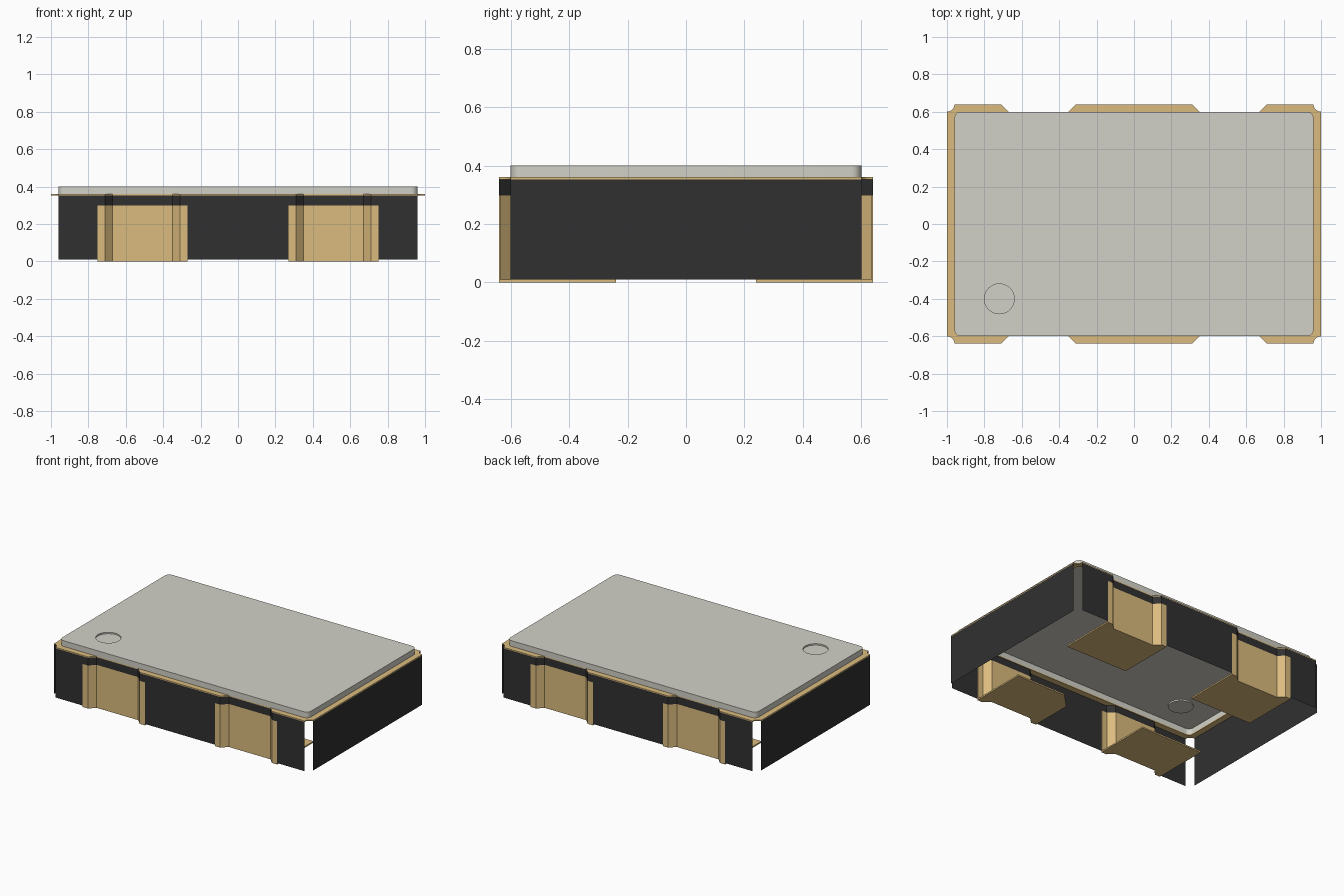
import bpy, bmesh
from math import cos, sin, pi, radians
from mathutils import Vector

cube = bpy.data.objects.get("Cube")
if cube:
    bpy.data.objects.remove(cube, do_unlink=True)


def material(name, rgb):
    m = bpy.data.materials.new(name)
    m.use_nodes = True
    m.diffuse_color = (*rgb, 1)
    m.node_tree.nodes["Principled BSDF"].inputs["Base Color"].default_value = (*rgb, 1)
    return m


GOLD = material("gold", (0.71, 0.50, 0.21))
BLACK = material("black_ceramic", (0.03, 0.03, 0.03))
METAL = material("grey_metal", (0.645, 0.638, 0.572))

# Main dimensions
HX, HY = 1.0, 0.64            # half footprint
NOTCH = 0.04                  # corner notch radius and recess depth
LX, LY = HX - NOTCH, HY - NOTCH
BASE, PAD_TOP, WALL_TOP, RIM_TOP, LID_TOP = 0.01, 0.3, 0.353, 0.36, 0.4
PAD_IN, PAD_OUT, PAD_REACH = 0.27, 0.75, 0.24
# Half of one long side, from the middle outward: flat, recess, flat
RECESS = [(0.31, HY), (0.35, LY), (0.67, LY), (0.71, HY)]
PAD_LINE = [(PAD_IN, HY), *RECESS, (PAD_OUT, HY)]


def finish(bm, name, mat, recalc=True):
    if recalc:
        bmesh.ops.recalc_face_normals(bm, faces=bm.faces)
    me = bpy.data.meshes.new(name)
    bm.to_mesh(me)
    bm.free()
    me.materials.append(mat)
    ob = bpy.data.objects.new(name, me)
    bpy.context.collection.objects.link(ob)
    return ob


def loop(bm, pts, z):
    vs = [bm.verts.new((x, y, z)) for x, y in pts]
    for a, b in zip(vs, vs[1:] + vs[:1]):
        bm.edges.new((a, b))
    return vs


def band(bm, low, high):
    n = len(low)
    for i in range(n):
        j = (i + 1) % n
        bm.faces.new((low[i], low[j], high[j], high[i]))


def prism(name, pts, z0, z1, mat):
    bm = bmesh.new()
    a, b = loop(bm, pts, z0), loop(bm, pts, z1)
    bm.faces.new(a)
    bm.faces.new(b)
    band(bm, a, b)
    return finish(bm, name, mat)


def fill(bm, loops):
    edges = {e for vs in loops for v in vs for e in v.link_edges
             if all(w.co.z == v.co.z for w in e.verts)}
    bmesh.ops.triangle_fill(bm, edges=list(edges), use_beauty=True)


def wall(name, pts, z0, z1, outward):
    # Thin upright sheet along a line, facing outward
    bm = bmesh.new()
    low = [bm.verts.new((x, y, z0)) for x, y in pts]
    high = [bm.verts.new((x, y, z1)) for x, y in pts]
    for i in range(len(pts) - 1):
        f = bm.faces.new((low[i], low[i + 1], high[i + 1], high[i]))
        f.normal_update()
        if f.normal.dot(Vector(outward)) < 0:
            f.normal_flip()
    return finish(bm, name, BLACK, recalc=False)


def rounded(hx, hy, r, steps=6):
    pts = []
    for k, (sx, sy) in enumerate([(1, 1), (-1, 1), (-1, -1), (1, -1)]):
        for i in range(steps + 1):
            a = (k + i / steps) * pi / 2
            pts.append((sx * (hx - r) + r * cos(a), sy * (hy - r) + r * sin(a)))
    return pts


# Ceramic walls and gold pads on the long sides
for sy, side in ((-1, "front"), (1, "back")):
    wall(f"{side}_wall_middle", [(-PAD_IN, sy * HY), (PAD_IN, sy * HY)],
         BASE, WALL_TOP, (0, sy, 0))
    for sx, hand in ((-1, "right"), (1, "left")):
        tag = f"{side}_{hand}"
        line = [(sx * x, sy * y) for x, y in PAD_LINE]
        wall(f"{tag}_wall_end", [(sx * PAD_OUT, sy * HY), (sx * LX, sy * HY)],
             BASE, WALL_TOP, (0, sy, 0))
        wall(f"{tag}_wall_over_pad", line, PAD_TOP, WALL_TOP, (0, sy, 0))
        inner = [(x, y - sy * 0.006) for x, y in reversed(line)]
        prism(f"{tag}_pad_side", line + inner, BASE, PAD_TOP, GOLD)
        # One pad has a cut corner
        cut = 0.1 if (sx, sy) == (1, -1) else 0
        end = [(sx * PAD_OUT, sy * PAD_REACH), (sx * (PAD_IN + cut), sy * PAD_REACH)]
        if cut:
            end.append((sx * PAD_IN, sy * (PAD_REACH + cut)))
        prism(f"{tag}_pad_bottom", line + end, 0, BASE, GOLD)

# Ceramic walls on the short sides
for sx, hand in ((-1, "right"), (1, "left")):
    wall(f"{hand}_wall", [(sx * HX, -LY), (sx * HX, LY)], BASE, WALL_TOP, (sx, 0, 0))

# Gold rim with notched corners and recessed sides
quarter = [(x, y) for x, y in RECESS]
for i in range(7):
    a = pi + i / 6 * pi / 2
    quarter.append((HX + NOTCH * cos(a), HY + NOTCH * sin(a)))
half = [(-x, y) for x, y in reversed(quarter)] + quarter
outline = half + [(-x, -y) for x, y in half]
bm = bmesh.new()
hole = rounded(LX - 0.003, LY - 0.003, 0.03)
outer = [loop(bm, outline, z) for z in (WALL_TOP, RIM_TOP)]
inner = [loop(bm, hole, z) for z in (WALL_TOP, RIM_TOP)]
for o, i in zip(outer, inner):
    fill(bm, [o, i])
band(bm, *outer)
band(bm, *inner)
finish(bm, "gold_rim", GOLD)

# Metal lid, open below, with a shallow round marker
bm = bmesh.new()
edge = rounded(LX, LY, 0.035)
low, high = loop(bm, edge, RIM_TOP), loop(bm, edge, LID_TOP)
circle = [(-0.72 + 0.08 * cos(i * pi / 20), -0.4 + 0.08 * sin(i * pi / 20)) for i in range(40)]
mark = loop(bm, circle, LID_TOP)
floor = loop(bm, circle, LID_TOP - 0.01)
fill(bm, [high, mark])
band(bm, low, high)
band(bm, floor, mark)
bm.faces.new(floor)
bmesh.ops.recalc_face_normals(bm, faces=bm.faces)
bm.normal_update()
if sum(f.normal.z * f.calc_area() for f in bm.faces) < 0:
    bmesh.ops.reverse_faces(bm, faces=bm.faces)
lid = finish(bm, "metal_lid", METAL, recalc=False)
bpy.ops.object.select_all(action="DESELECT")
lid.select_set(True)
bpy.context.view_layer.objects.active = lid
bpy.ops.object.shade_smooth_by_angle(angle=radians(30))
